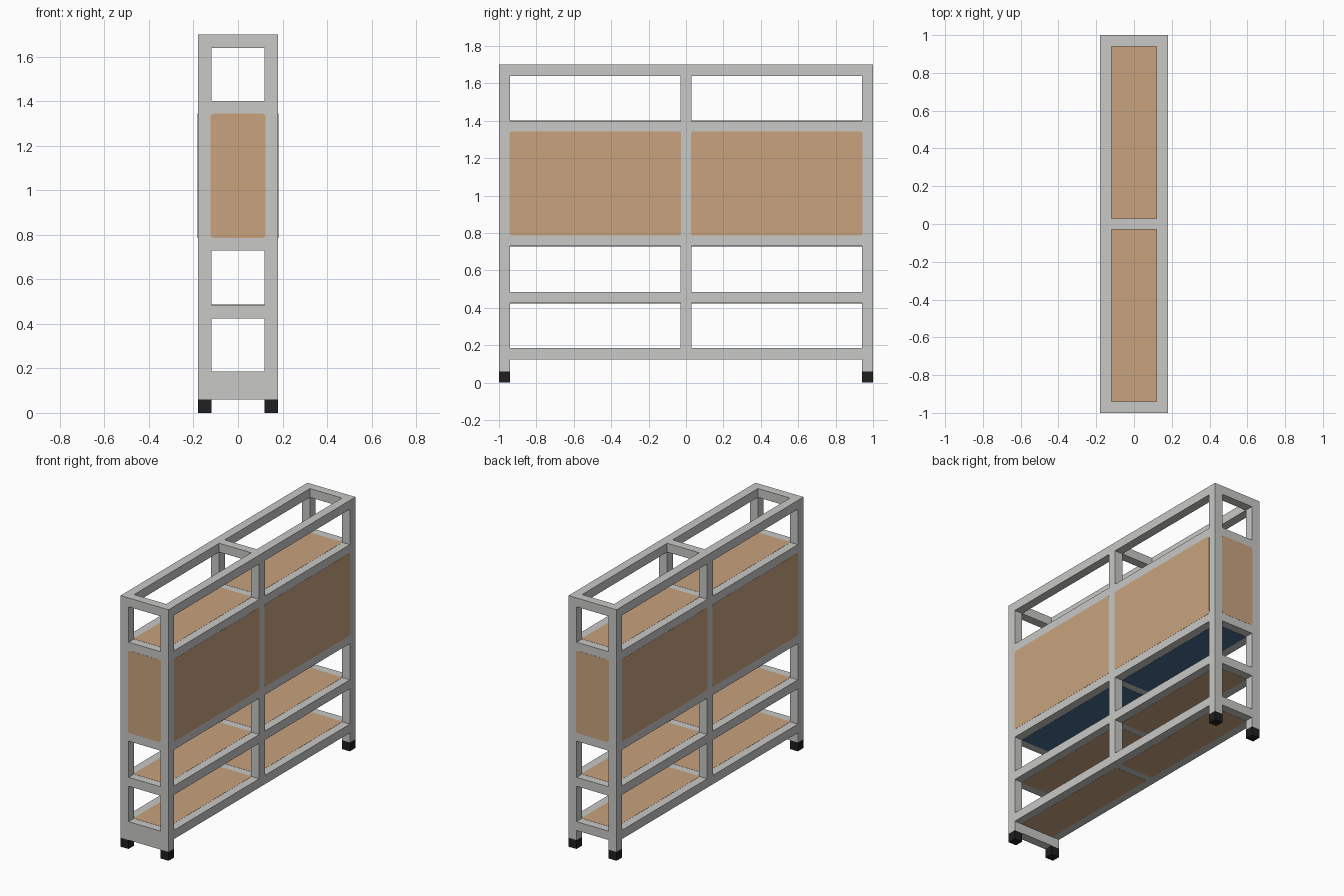
import bpy, bmesh
from mathutils import Vector

if "Cube" in bpy.data.objects:
    bpy.data.objects.remove(bpy.data.objects["Cube"])

W, L, H, T = 0.18, 1.0, 1.70, 0.06      # half width, half length, height, bar size
LEVELS = [0.125, 0.425, 0.73, 1.34, 1.64]  # underside of each ring of rails


def material(name, rgb):
    m = bpy.data.materials.new(name)
    m.diffuse_color = (*rgb, 1)
    m.use_nodes = True
    m.node_tree.nodes["Principled BSDF"].inputs["Base Color"].default_value = m.diffuse_color
    return m


GREY = material("light_grey_metal", (0.58, 0.58, 0.57))
WOOD = material("tan_wood", (0.58, 0.365, 0.21))
BLUE = material("dark_blue_board", (0.067, 0.147, 0.27))
BLACK = material("black_rubber", (0.014, 0.014, 0.014))


def box(name, lo, hi, mat, round_axis=None, radius=0.014):
    """Box between two corners; optionally round the edges along one axis."""
    lo, hi = Vector(lo), Vector(hi)
    centre, size = (lo + hi) / 2, hi - lo
    bm = bmesh.new()
    bmesh.ops.create_cube(bm, size=1)
    bmesh.ops.scale(bm, vec=size, verts=bm.verts)
    if round_axis is not None:
        edges = [e for e in bm.edges
                 if abs((e.verts[0].co - e.verts[1].co)[round_axis]) > 1e-4]
        bmesh.ops.bevel(bm, geom=edges, offset=radius, segments=3,
                        profile=0.5, affect='EDGES')
    me = bpy.data.meshes.new(name)
    bm.to_mesh(me)
    bm.free()
    me.materials.append(mat)
    ob = bpy.data.objects.new(name, me)
    ob.location = centre
    bpy.context.collection.objects.link(ob)
    return ob


def span(sign, inner, outer):
    """Interval from inner to outer on the given side of zero, in order."""
    return sorted((sign * inner, sign * outer))


P = 0.001   # boards stand this proud of the frame
O = 0.004   # boards overlap the frame by this much
half = T / 2

for sx in (-1, 1):
    x0, x1 = span(sx, W - T, W)
    # Corner posts and feet
    for sy in (-1, 1):
        y0, y1 = span(sy, L - T, L)
        box("corner_post", (x0, y0, T), (x1, y1, H), GREY)
        box("foot", (x0, y0, 0), (x1, y1, T), BLACK)
    # Middle post and long rails
    box("middle_post", (x0, -half, LEVELS[0]), (x1, half, H), GREY)
    for z in LEVELS:
        for sy in (-1, 1):
            y0, y1 = span(sy, half, L - T)
            box("long_rail", (x0, y0, z), (x1, y1, z + T), GREY)

# Cross rails at both ends and the middle
for z in LEVELS:
    for y in (-L + half, 0, L - half):
        box("cross_rail", (-W + T, y - half, z), (W - T, y + half, z + T), GREY)

# Kick plate under the lowest front rail
box("kick_plate", (-W + T, -L, T), (W - T, -L + T, LEVELS[0]), GREY)

# Shelves (all rings except the open top)
for z in LEVELS[:-1]:
    mat = BLUE if z == 0.73 else WOOD
    for sy in (-1, 1):
        y0, y1 = span(sy, half - O, L - T + O)
        box("shelf", (-W + T - O, y0, z - P), (W - T + O, y1, z + T + P), mat, 2)

# Enclosed compartment: side panels and end panels
z0, z1 = LEVELS[2] + T - O, LEVELS[3] + O
for s in (-1, 1):
    x0, x1 = span(s, W - T + 0.005, W + P)
    for sy in (-1, 1):
        y0, y1 = span(sy, half - O, L - T + O)
        box("side_panel", (x0, y0, z0), (x1, y1, z1), WOOD, 0)
    y0, y1 = span(s, L - T + 0.005, L + P)
    box("end_panel", (-W + T - O, y0, z0), (W - T + O, y1, z1), WOOD, 1)
